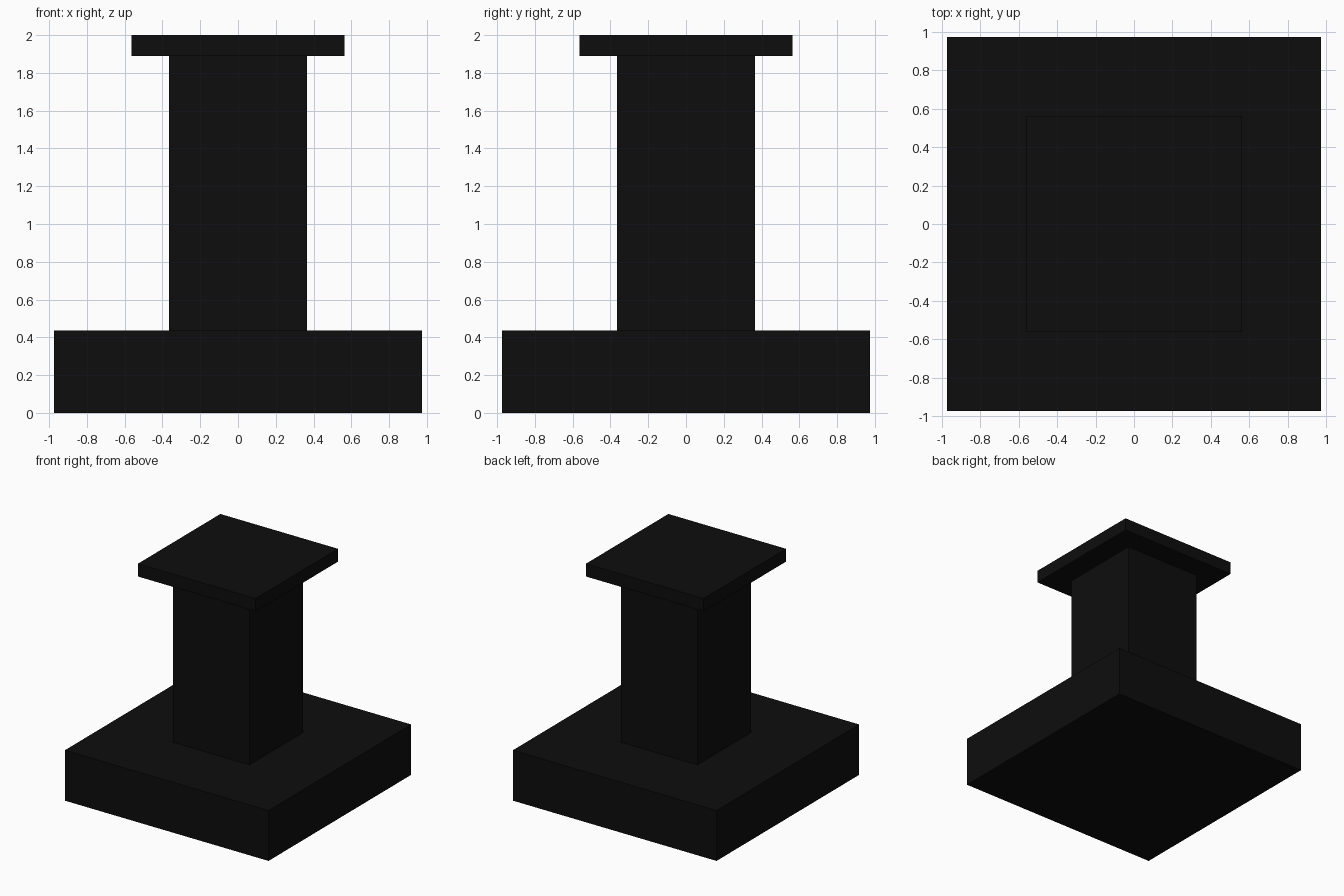
import bpy

if "Cube" in bpy.data.objects:
    bpy.data.objects.remove(bpy.data.objects["Cube"])

# One near-black colour for the whole pedestal
black = bpy.data.materials.new("black")
black.diffuse_color = (0.004, 0.004, 0.004, 1.0)
black.use_nodes = True
black.node_tree.nodes["Principled BSDF"].inputs["Base Color"].default_value = black.diffuse_color


def block(name, half_width, z_bottom, z_top):
    """Square block centred on the z axis."""
    bpy.ops.mesh.primitive_cube_add(size=1, location=(0, 0, (z_bottom + z_top) / 2))
    obj = bpy.context.object
    obj.name = name
    obj.scale = (2 * half_width, 2 * half_width, z_top - z_bottom)
    bpy.ops.object.transform_apply(location=False, rotation=False, scale=True)
    obj.data.materials.append(black)
    return obj


# Wide foot, square shaft and thin top plate
block("base", 0.974, 0.0, 0.435)
block("column", 0.365, 0.435, 1.89)
block("top_plate", 0.563, 1.89, 2.0)
